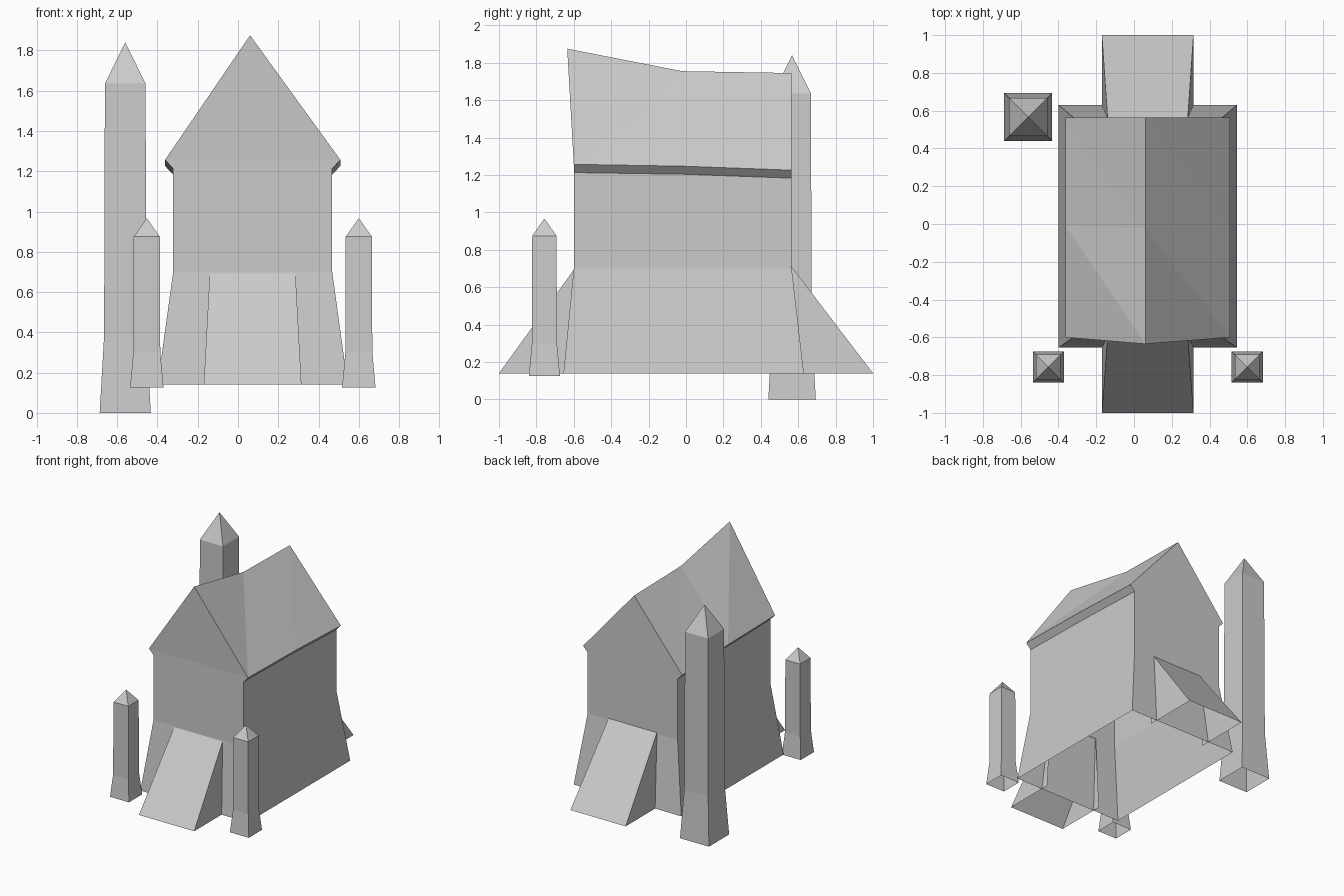
import bpy
import bmesh

cube = bpy.data.objects.get("Cube")
if cube:
    bpy.data.objects.remove(cube, do_unlink=True)

stone = bpy.data.materials.new("plain grey stone")
stone.use_nodes = True
grey = (0.6, 0.6, 0.6, 1)
stone.diffuse_color = grey
stone.node_tree.nodes["Principled BSDF"].inputs["Base Color"].default_value = grey


def finish(name, bm):
    """Turn the bmesh into a flat-shaded object."""
    bmesh.ops.recalc_face_normals(bm, faces=bm.faces[:])
    mesh = bpy.data.meshes.new(name)
    bm.to_mesh(mesh)
    bm.free()
    mesh.materials.append(stone)
    obj = bpy.data.objects.new(name, mesh)
    bpy.context.collection.objects.link(obj)
    return obj


def pillar(name, x, y, rings, tip):
    """Square pillar, open below, with a flared foot and a pointed cap."""
    bm = bmesh.new()
    previous = None
    for half, z in rings:
        ring = [bm.verts.new((x + sx * half, y + sy * half, z))
                for sx, sy in ((-1, -1), (1, -1), (1, 1), (-1, 1))]
        if previous:
            for i in range(4):
                j = (i + 1) % 4
                bm.faces.new((previous[i], previous[j], ring[j], ring[i]))
        previous = ring
    apex = bm.verts.new((x, y, tip))
    for i in range(4):
        bm.faces.new((previous[i], previous[(i + 1) % 4], apex))
    return finish(name, bm)


def ramp(name, outer_y, inner_y, top_z):
    """Sloping buttress with triangular sides, open below and behind."""
    bm = bmesh.new()
    sides = []
    for foot_x, top_x in ((-0.17, -0.14), (0.315, 0.285)):
        side = [bm.verts.new(p) for p in ((foot_x, outer_y, BASE),
                                          (top_x, inner_y, top_z),
                                          (foot_x, inner_y, BASE))]
        bm.faces.new(side)
        sides.append(side)
    left, right = sides
    bm.faces.new((left[0], right[0], right[1], left[1]))
    return finish(name, bm)


# House: cross-sections from front to back, with a sagging ridge
BASE, WAIST = 0.14, 0.70
MID_X, RIDGE_X = 0.073, 0.06
stations = (  # foot y, wall y, ridge y, wall top z, eave z, ridge z
    (-0.655, -0.60, -0.635, 1.213, 1.257, 1.875),
    (-0.01, -0.01, -0.02, 1.204, 1.247, 1.755),
    (0.63, 0.565, 0.565, 1.183, 1.226, 1.745),
)
bm = bmesh.new()
sections = []
for foot_y, wall_y, ridge_y, wall_z, eave_z, ridge_z in stations:
    half = [(0.472, foot_y, BASE), (0.395, wall_y, WAIST),
            (0.395, wall_y, wall_z), (0.435, wall_y, eave_z)]
    points = [(MID_X - w, y, z) for w, y, z in half]
    points.append((RIDGE_X, ridge_y, ridge_z))
    points += [(MID_X + w, y, z) for w, y, z in reversed(half)]
    sections.append([bm.verts.new(p) for p in points])

# Side walls, eaves and roof slopes
for a, b in zip(sections, sections[1:]):
    for i in range(len(a) - 1):
        bm.faces.new((a[i], b[i], a[i + 1]))
        bm.faces.new((b[i], b[i + 1], a[i + 1]))

# Front and back walls with their gables
for end in (sections[0], sections[-1]):
    for i in range(3):
        bm.faces.new((end[i], end[i + 1], end[-2 - i], end[-1 - i]))
    bm.faces.new(end[3:6])
finish("house", bm)

# Buttresses
ramp("front_ramp", -1.0, -0.595, 0.70)
ramp("back_ramp", 1.0, 0.565, 0.71)

# Pillars
small = ((0.083, 0.125), (0.067, 0.30), (0.065, 0.875))
pillar("front_right_pillar", -0.453, -0.757, small, 0.967)
pillar("front_left_pillar", 0.6, -0.757, small, 0.967)
tall = ((0.127, 0.0), (0.105, 0.38), (0.101, 1.635))
pillar("tall_tower", -0.56, 0.567, tall, 1.84)
